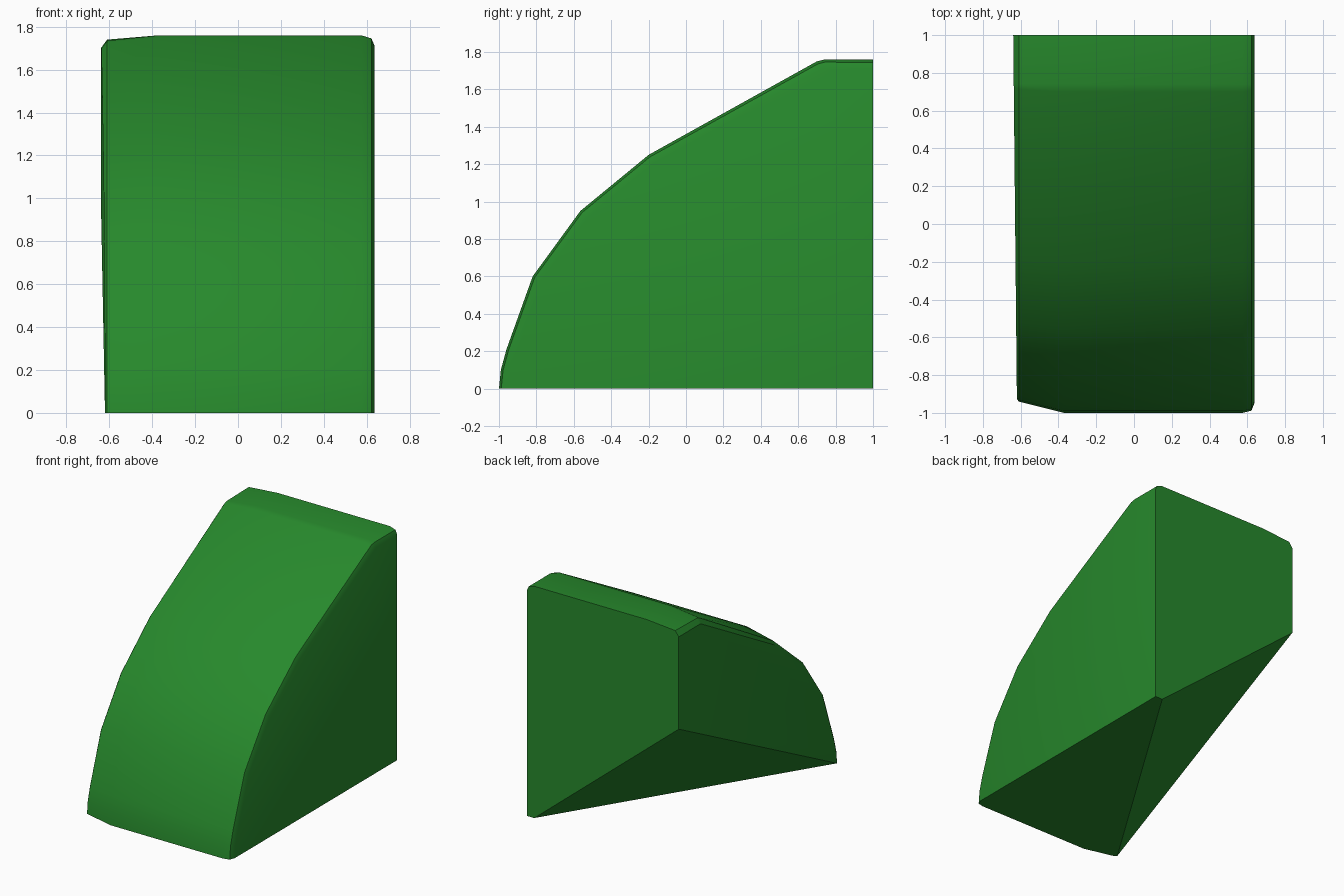
import bpy, bmesh
from mathutils import Vector

if "Cube" in bpy.data.objects:
    bpy.data.objects.remove(bpy.data.objects["Cube"])

# Side profile of the curved shell (y, z), from front bottom to back top
profile = [(-1, 0), (-0.99, 0.1), (-0.96, 0.21), (-0.82, 0.6), (-0.565, 0.95),
           (-0.2, 1.25), (0.7, 1.75), (0.74, 1.76), (1, 1.76)]
# Cross stations: x, inset at the front, inset at the back
stations = [(0.637, 0.05, 0.05), (0.622, 0.012, 0.015), (0.575, 0, 0),
            (-0.37, 0, 0), (-0.61, 0.06, 0.02), (-0.62, 0.075, 0.06)]


def inset_profile(front, back):
    pts = [Vector(p) for p in profile]
    out = []
    for i, p in enumerate(pts):
        t = (pts[min(i + 1, len(pts) - 1)] - pts[max(i - 1, 0)]).normalized()
        n = Vector((t.y, -t.x))
        if i == 0:
            n = Vector((1, 0))
        elif i == len(pts) - 1:
            n = Vector((0, -1))
        out.append(p + n * (front + (back - front) * (p.x + 1) / 2))
    return out + [Vector((1, 0))]


# Loft the stations into a closed solid; the left side flares slightly to the back
bm = bmesh.new()
rings = []
for i, (x, front, back) in enumerate(stations):
    flare = 0.01 if i == len(stations) - 1 else 0
    rings.append([bm.verts.new((x - flare * (p.x + 0.93), p.x, p.y))
                  for p in inset_profile(front, back)])
n = len(rings[0])
for a, b in zip(rings, rings[1:]):
    for i in range(n):
        j = (i + 1) % n
        bm.faces.new((a[i], a[j], b[j], b[i]))
bm.faces.new(rings[0])
bm.faces.new(rings[-1])
bmesh.ops.recalc_face_normals(bm, faces=bm.faces[:])

# Slanted cut under the back left corner
a, b, c = Vector((0.575, 1, 0)), Vector((-0.62, -0.925, 0)), Vector((-0.64, 1, 1.0))
normal = (b - a).cross(c - a)
if normal.z > 0:
    normal.negate()
cut = bmesh.ops.bisect_plane(bm, geom=bm.verts[:] + bm.edges[:] + bm.faces[:],
                             dist=1e-4, plane_co=a, plane_no=normal, clear_outer=True)
edges = [e for e in bm.edges if e.is_boundary]
bmesh.ops.holes_fill(bm, edges=edges, sides=0)
bmesh.ops.dissolve_limit(bm, angle_limit=0.005, verts=bm.verts[:], edges=bm.edges[:])
bmesh.ops.recalc_face_normals(bm, faces=bm.faces[:])

mesh = bpy.data.meshes.new("curved_slope_block")
bm.to_mesh(mesh)
bm.free()
block = bpy.data.objects.new("curved_slope_block", mesh)
bpy.context.collection.objects.link(block)

# Green surface
green = bpy.data.materials.new("green")
green.diffuse_color = (0.02, 0.25, 0.025, 1)
green.use_nodes = True
green.node_tree.nodes["Principled BSDF"].inputs["Base Color"].default_value = green.diffuse_color
mesh.materials.append(green)

bpy.context.view_layer.objects.active = block
block.select_set(True)
bpy.ops.object.shade_smooth_by_angle(angle=0.6)
